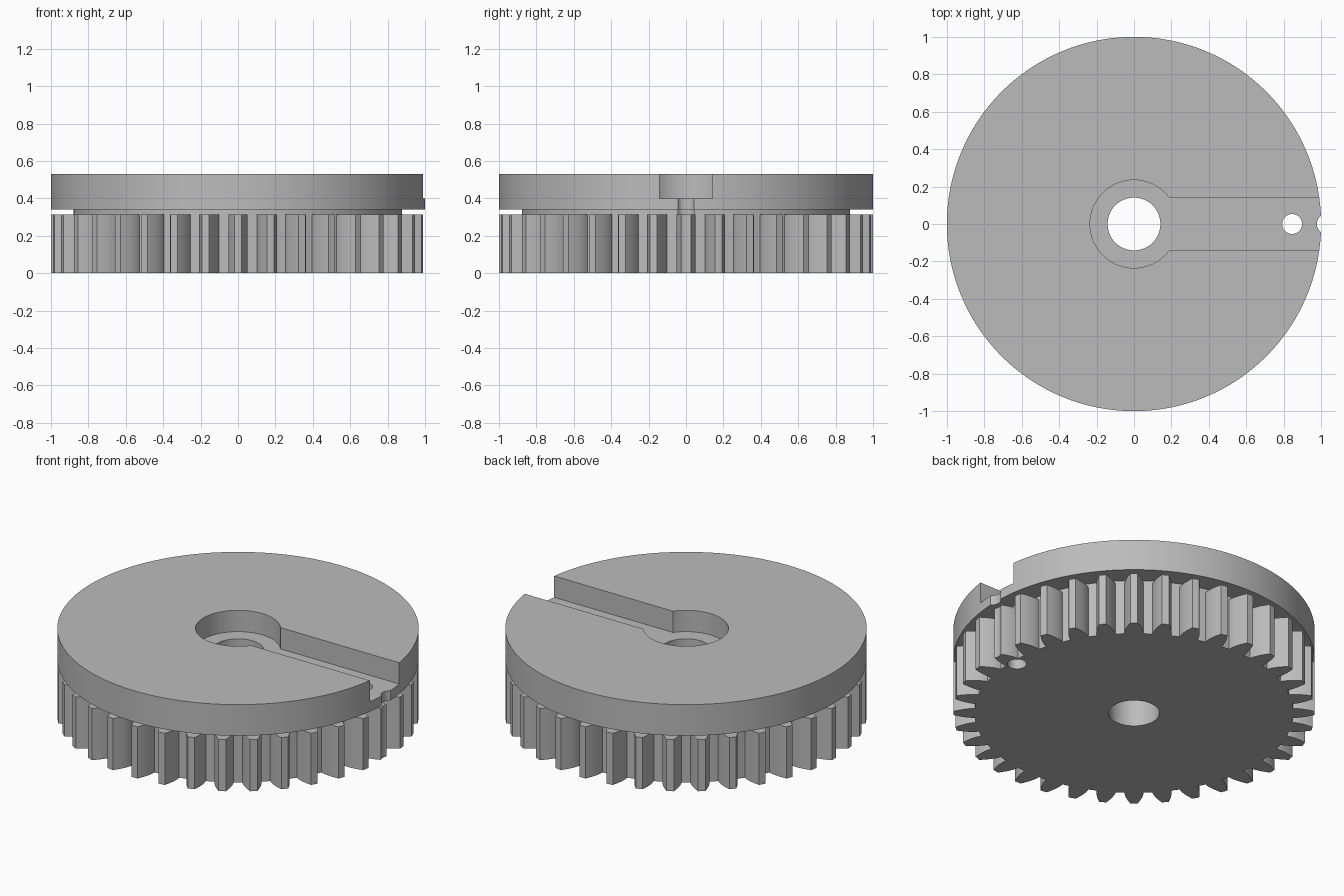
import bpy, bmesh
from math import pi, sin, cos, tan, acos, radians

if "Cube" in bpy.data.objects:
    bpy.data.objects.remove(bpy.data.objects["Cube"])

grey = bpy.data.materials.new("plain grey")
grey.use_nodes = True
colour = (0.5, 0.5, 0.5, 1)
grey.diffuse_color = colour
grey.node_tree.nodes["Principled BSDF"].inputs["Base Color"].default_value = colour


def prism(name, outline, z0, z1):
    """Extrude a flat outline from z0 to z1."""
    bm = bmesh.new()
    face = bm.faces.new([bm.verts.new((x, y, z0)) for x, y in outline])
    top = bmesh.ops.extrude_face_region(bm, geom=[face])["geom"]
    bmesh.ops.translate(bm, vec=(0, 0, z1 - z0),
                        verts=[v for v in top if isinstance(v, bmesh.types.BMVert)])
    bmesh.ops.recalc_face_normals(bm, faces=bm.faces)
    mesh = bpy.data.meshes.new(name)
    bm.to_mesh(mesh)
    bm.free()
    mesh.materials.append(grey)
    obj = bpy.data.objects.new(name, mesh)
    bpy.context.collection.objects.link(obj)
    return obj


def circle(r, n, cx=0):
    return [(cx + r * cos(2 * pi * i / n), r * sin(2 * pi * i / n)) for i in range(n)]


def combine(body, tool, operation):
    """Apply a boolean and discard the tool."""
    mod = body.modifiers.new("combine", "BOOLEAN")
    mod.operation, mod.object, mod.solver = operation, tool, "EXACT"
    bpy.ops.object.select_all(action="DESELECT")
    bpy.context.view_layer.objects.active = body
    body.select_set(True)
    bpy.ops.object.modifier_apply(modifier=mod.name)
    bpy.data.objects.remove(tool)


def gear_outline(teeth, tip, root):
    """Involute teeth, one centred on +x."""
    pitch = tip * teeth / (teeth + 2)
    base = pitch * cos(radians(20))

    def involute(r):
        a = acos(min(1, base / r))
        return tan(a) - a

    def half_angle(r):
        return pi / (2 * teeth) + involute(pitch) - involute(r)

    steps = 6
    radii = [base + (tip - base) * i / steps for i in range(steps + 1)]
    flank = [(root, half_angle(base))] + [(r, half_angle(r)) for r in radii]
    tooth = [(r, -a) for r, a in flank] + [(r, a) for r, a in reversed(flank)]
    return [(r * cos(a + 2 * pi * k / teeth), r * sin(a + 2 * pi * k / teeth))
            for k in range(teeth) for r, a in tooth]


# Toothed wheel, neck and flange joined into one solid
gear = prism("slotted_gear_wheel", gear_outline(36, 1.0, 0.882), 0, 0.315)
combine(gear, prism("neck", circle(0.878, 144), 0.2, 0.4), "UNION")
combine(gear, prism("flange", circle(1.0, 180), 0.34, 0.53), "UNION")

# Recess around the centre and the slot running out to the +x rim
w = 0.142
combine(gear, prism("recess", circle(0.235, 72), 0.4, 0.7), "DIFFERENCE")
combine(gear, prism("slot", [(0, -w), (1.2, -w), (1.2, w), (0, w)], 0.4, 0.7), "DIFFERENCE")

# Centre bore, pin hole and rim notch
for name, r, x in (("bore", 0.141, 0), ("pin_hole", 0.053, 0.845), ("rim_notch", 0.053, 1.03)):
    combine(gear, prism(name, circle(r, 48, x), -0.2, 0.8), "DIFFERENCE")

bpy.ops.object.shade_smooth_by_angle(angle=radians(20))
